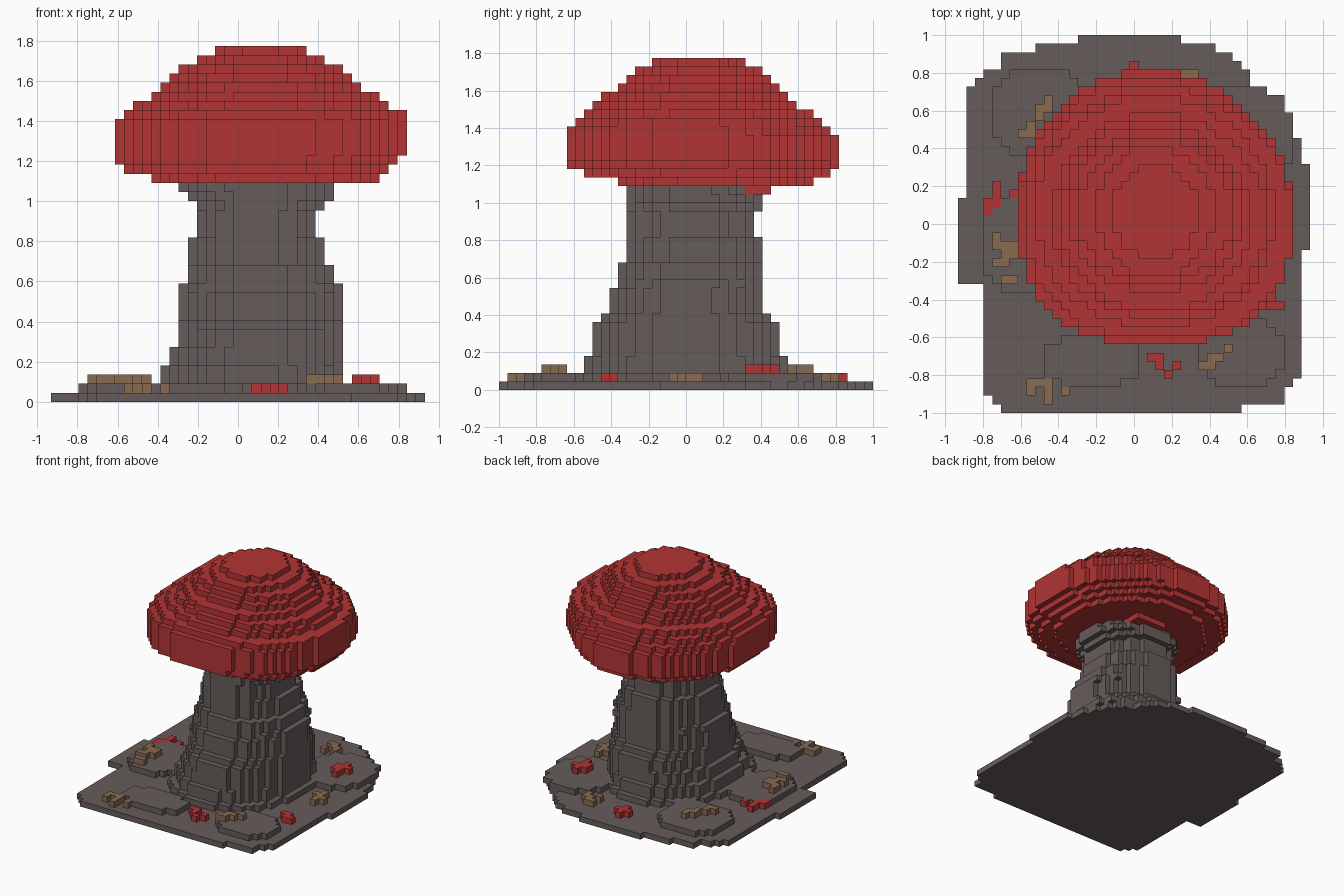
import bpy
import bmesh
from mathutils import Vector

if "Cube" in bpy.data.objects:
    bpy.data.objects.remove(bpy.data.objects["Cube"], do_unlink=True)

CELL = 2 / 44                      # block size
ORIGIN = Vector((-20.5, -22, 0))   # grid corner, in blocks


def material(name, colour):
    mat = bpy.data.materials.new(name)
    mat.use_nodes = True
    mat.diffuse_color = (*colour, 1)
    mat.node_tree.nodes["Principled BSDF"].inputs["Base Color"].default_value = (*colour, 1)
    return mat


RED = material("cap_red", (0.45, 0.035, 0.035))
GREY = material("stone_grey", (0.132, 0.108, 0.105))
BROWN = material("dry_brown", (0.25, 0.145, 0.08))


def disc(layer, x0, x1, y0, y1, power=lambda dx, dy: 2.1):
    """Blocks of one rounded layer that fills the given bounds."""
    cells = set()
    cx, cy, rx, ry = (x0 + x1) / 2, (y0 + y1) / 2, (x1 - x0) / 2, (y1 - y0) / 2
    for i in range(x0, x1):
        for j in range(y0, y1):
            dx, dy = (i + 0.5 - cx) / rx, (j + 0.5 - cy) / ry
            n = power(dx, dy)
            if abs(dx) ** n + abs(dy) ** n <= 1:
                cells.add((i, j, layer))
    return cells


def clump(layer, left, top, rows):
    """Blocks of a small plant, drawn row by row from the back."""
    return {(left + c, top - r, layer)
            for r, row in enumerate(rows.split("/"))
            for c, mark in enumerate(row) if mark == "#"}


def cap_power(layer):
    front = 2.6 if layer < 32 else 2.1

    def power(dx, dy):
        if dy < 0:
            return front
        return 1.8 if dx > 0 else 2
    return power


# Ground slab: first row of each band, left edge, right edge
ground_bands = [
    (0, 5, 33), (1, 4, 38), (2, 3, 38), (3, 3, 39), (4, 3, 40), (15, 0, 40),
    (19, 0, 41), (25, 1, 41), (29, 1, 40), (32, 1, 39), (34, 1, 38),
    (36, 1, 37), (37, 1, 36), (38, 2, 34), (39, 3, 34), (40, 5, 33),
    (41, 5, 32), (42, 9, 30), (43, 14, 26)]
ground = set()
for band, following in zip(ground_bands, ground_bands[1:] + [(44,)]):
    for j in range(band[0], following[0]):
        ground |= {(i, j, 0) for i in range(band[1], band[2])}

# Low mounds on the slab
mounds = set()
for bounds in [(4, 15, 30, 40), (3, 12, 14, 25), (10, 21, 3, 9),
               (28, 38, 3, 11), (28, 39, 26, 38)]:
    mounds |= disc(1, *bounds, lambda dx, dy: 2.6)

# Stem: first layer of each band, then its bounds
stem_bands = [
    (1, 11, 33, 9, 35), (2, 12, 32, 10, 34), (4, 13, 32, 11, 33),
    (6, 14, 32, 11, 33), (8, 14, 32, 12, 32), (9, 14, 32, 13, 31),
    (12, 14, 32, 14, 31), (13, 15, 31, 14, 31), (15, 15, 30, 15, 31),
    (18, 16, 29, 15, 30), (21, 16, 30, 15, 31), (22, 15, 31, 15, 31),
    (23, 14, 31, 15, 30)]
stem = set()
for band, following in zip(stem_bands, stem_bands[1:] + [(24,)]):
    for layer in range(band[0], following[0]):
        stem |= disc(layer, *band[1:])

# Cap: bounds of each layer from the rim up
cap_layers = [
    (11, 36, 14, 37), (8, 37, 10, 39), (7, 38, 8, 40), (7, 39, 8, 40),
    (7, 39, 8, 40), (7, 39, 8, 40), (7, 39, 8, 39), (8, 39, 9, 38),
    (9, 37, 10, 37), (11, 36, 11, 35), (12, 34, 12, 34), (13, 33, 14, 33),
    (14, 32, 15, 32), (16, 30, 16, 31), (18, 28, 18, 29)]
cap = {(i, j, 23) for i in range(22, 28) for j in range(29, 32)}
for layer, bounds in enumerate(cap_layers, 24):
    cap |= disc(layer, *bounds, cap_power(layer))

# Small plants scattered around the stem
brown_plants = {
    "back_right": clump(2, 7, 36, "...#/..##/..#./.#../##.."),
    "right": clump(2, 4, 20, "#../###/.##/##./.../.##"),
    "front_right": clump(1, 8, 3, "###../#.#.#/..#.."),
    "front_left": clump(2, 28, 7, "...#/.##./##.."),
    "back_left": clump(1, 26, 39, "##./.##/#.#"),
    "left": clump(1, 35, 23, ".#./##./.##/.#."),
}
red_plants = {
    "right": clump(1, 3, 26, ".#../.#.#/####/#..."),
    "front_right": clump(1, 8, 17, "..#./##.#/.#.."),
    "front": clump(1, 22, 6, "##../.#.#/..#."),
    "back_left": clump(2, 33, 32, ".#./###/##./.#."),
    "left": clump(1, 35, 13, "##./.##"),
    "back": clump(1, 19, 40, ".#./###/.#."),
}

parts = [("ground", ground, GREY), ("mounds", mounds - stem, GREY),
         ("stem", stem, GREY), ("cap", cap - stem, RED)]
parts += [("brown_plant_" + side, c, BROWN) for side, c in brown_plants.items()]
parts += [("red_plant_" + side, c, RED) for side, c in red_plants.items()]

# Plants replace mound blocks only where the mounds are free
filled = set().union(*(cells for _, cells, _ in parts))


def build(name, cells, mat):
    """Make the visible outer faces of a set of blocks."""
    bm = bmesh.new()
    corners = {}

    def corner(point):
        key = tuple(round(v) for v in point)
        if key not in corners:
            corners[key] = bm.verts.new((Vector(key) + ORIGIN) * CELL)
        return corners[key]

    for cell in sorted(cells):
        middle = Vector(cell) + Vector((0.5, 0.5, 0.5))
        for axis in range(3):
            for sign in (-1, 1):
                normal = Vector((0, 0, 0))
                normal[axis] = sign
                if tuple(round(v) for v in Vector(cell) + normal) in filled:
                    continue
                u = Vector((0, 0, 0))
                u[(axis + 1) % 3] = 0.5
                v = normal.cross(u)
                face_middle = middle + normal / 2
                bm.faces.new([corner(face_middle + a * u + b * v)
                              for a, b in ((-1, -1), (1, -1), (1, 1), (-1, 1))])
    mesh = bpy.data.meshes.new(name)
    bm.to_mesh(mesh)
    bm.free()
    mesh.materials.append(mat)
    bpy.context.collection.objects.link(bpy.data.objects.new(name, mesh))


for part in parts:
    build(*part)
